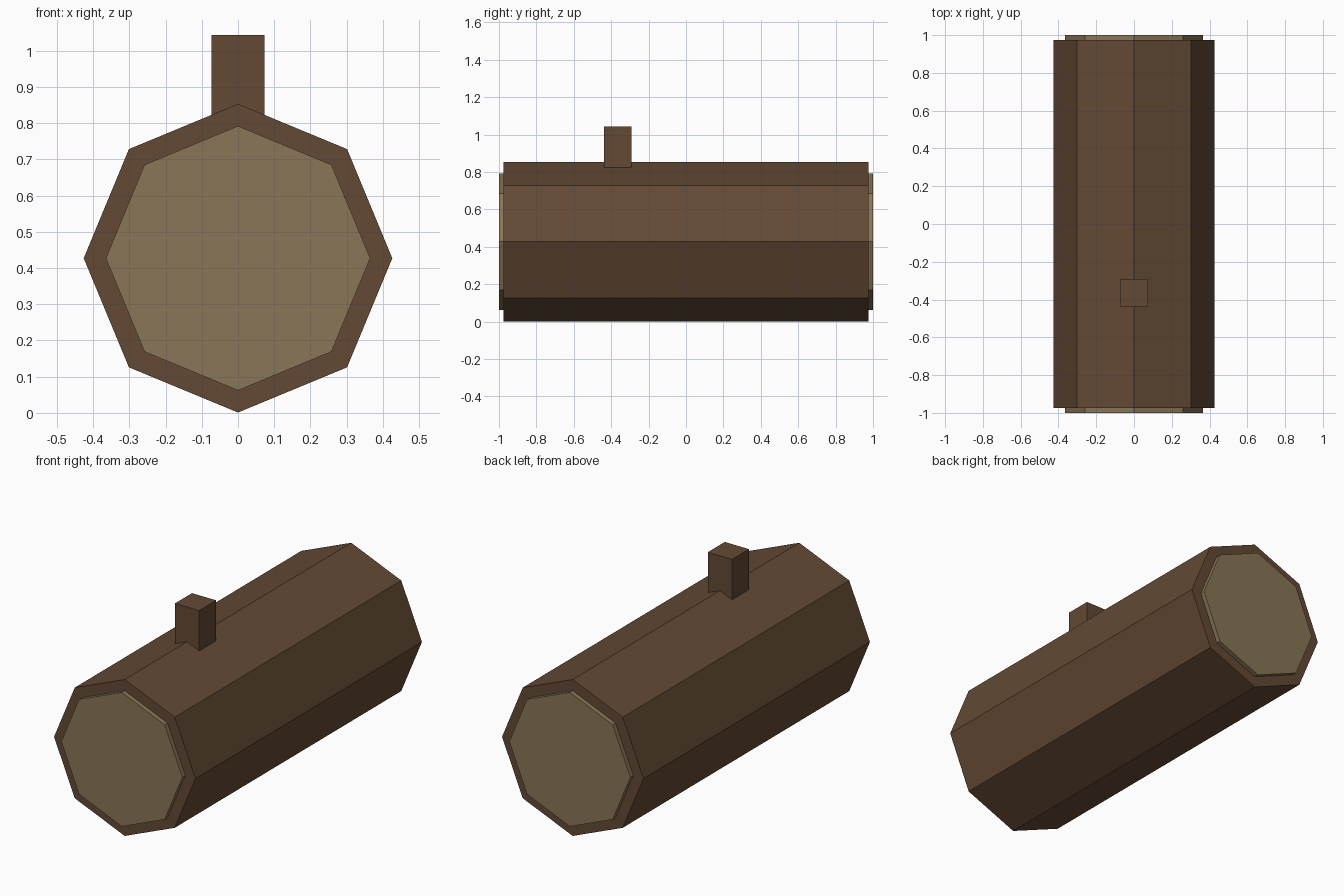
import bpy
from math import pi

if "Cube" in bpy.data.objects:
    bpy.data.objects.remove(bpy.data.objects["Cube"])

AXIS_Z = 0.427


def material(name, color):
    mat = bpy.data.materials.new(name)
    mat.diffuse_color = (*color, 1)
    mat.use_nodes = True
    mat.node_tree.nodes["Principled BSDF"].inputs["Base Color"].default_value = mat.diffuse_color
    return mat


def octagonal_log(name, radius, length, mat):
    # Eight-sided cylinder along y, with one corner pointing straight up
    bpy.ops.mesh.primitive_cylinder_add(vertices=8, radius=radius, depth=length,
                                        location=(0, 0, AXIS_Z), rotation=(pi / 2, 0, 0))
    obj = bpy.context.object
    obj.name = name
    obj.data.materials.append(mat)
    return obj


bark = material("bark", (0.125, 0.068, 0.035))
wood = material("cut_wood", (0.25, 0.18, 0.095))

# Bark and the paler core that pokes out at both cut ends
octagonal_log("log_bark", 0.426, 1.95, bark)
octagonal_log("log_core", 0.365, 2.0, wood)

# Square branch stub, sunk into the top of the log
bottom, top = 0.75, 1.043
bpy.ops.mesh.primitive_cube_add(size=1, location=(0, -0.365, (bottom + top) / 2))
stub = bpy.context.object
stub.name = "branch_stub"
stub.scale = (0.146, 0.146, top - bottom)
bpy.ops.object.transform_apply(location=False, rotation=False, scale=True)
stub.data.materials.append(bark)
